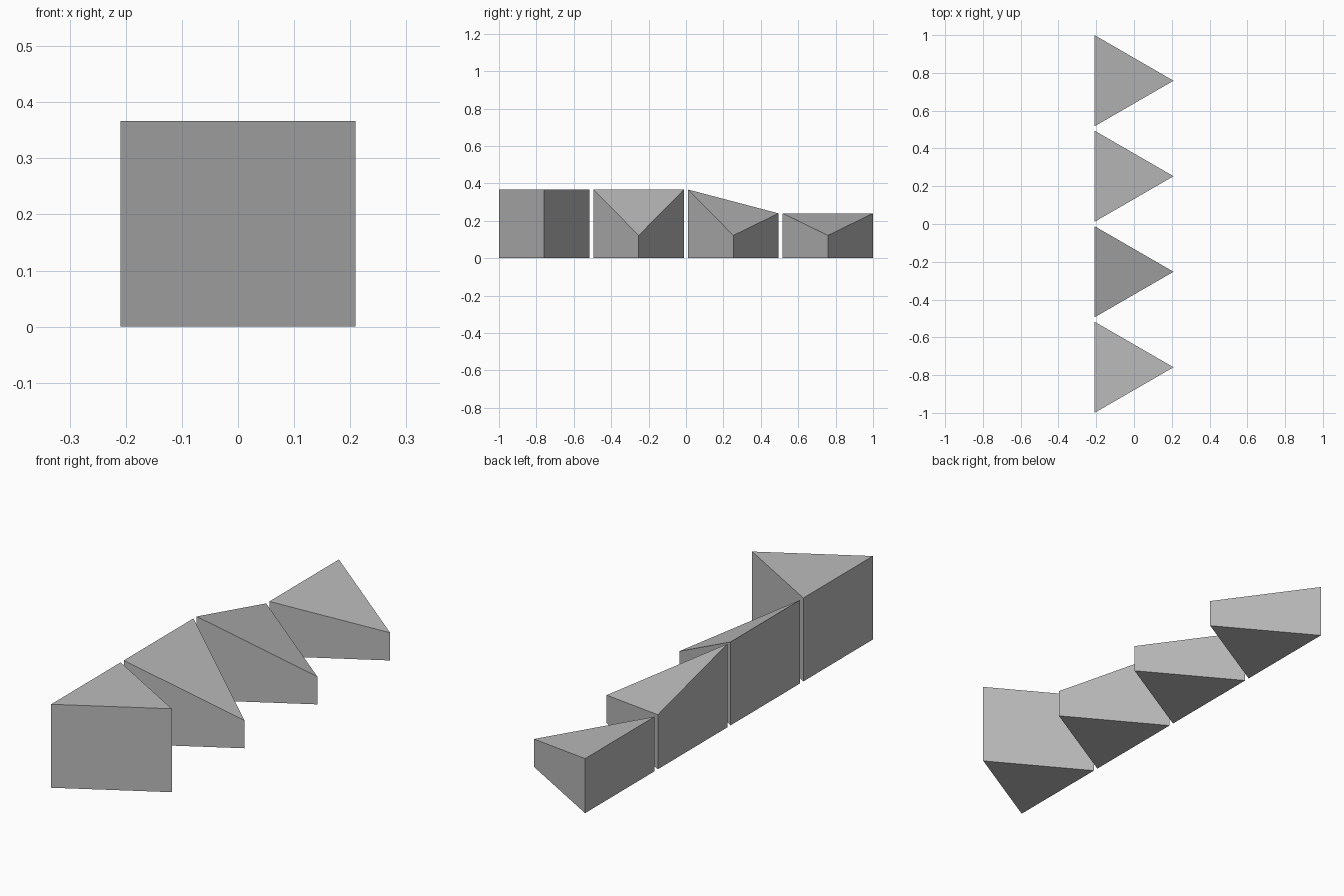
import bpy
import bmesh
from math import sqrt

cube = bpy.data.objects.get("Cube")
if cube:
    bpy.data.objects.remove(cube, do_unlink=True)

# Single grey material
grey = bpy.data.materials.new("plain grey")
grey.use_nodes = True
color = (0.5, 0.5, 0.5, 1)
grey.diffuse_color = color
grey.node_tree.nodes["Principled BSDF"].inputs["Base Color"].default_value = color

SIDE = 0.483                      # equilateral footprint
DEPTH = SIDE * sqrt(3) / 2
PITCH = (2 - SIDE) / 3
HIGH, MID, LOW = 0.367, 0.24, 0.122


def wedge(name, y, heights):
    """Triangular prism; heights are for the front, tip and back corners."""
    plan = [(-DEPTH / 2, y - SIDE / 2), (DEPTH / 2, y), (-DEPTH / 2, y + SIDE / 2)]
    bm = bmesh.new()
    bottom = [bm.verts.new((px, py, 0)) for px, py in plan]
    top = [bm.verts.new((px, py, h)) for (px, py), h in zip(plan, heights)]
    bm.faces.new(bottom[::-1])
    bm.faces.new(top)
    for i in range(3):
        j = (i + 1) % 3
        bm.faces.new((bottom[i], bottom[j], top[j], top[i]))
    mesh = bpy.data.meshes.new(name)
    bm.to_mesh(mesh)
    bm.free()
    mesh.materials.append(grey)
    bpy.context.collection.objects.link(bpy.data.objects.new(name, mesh))


# Row of four prisms, front to back
parts = [
    ("flat_top_prism", (HIGH, HIGH, HIGH)),
    ("steep_slope_prism", (HIGH, LOW, HIGH)),
    ("twisted_slope_prism", (HIGH, LOW, MID)),
    ("shallow_slope_prism", (MID, LOW, MID)),
]
for i, (name, heights) in enumerate(parts):
    wedge(name, -1 + SIDE / 2 + i * PITCH, heights)
